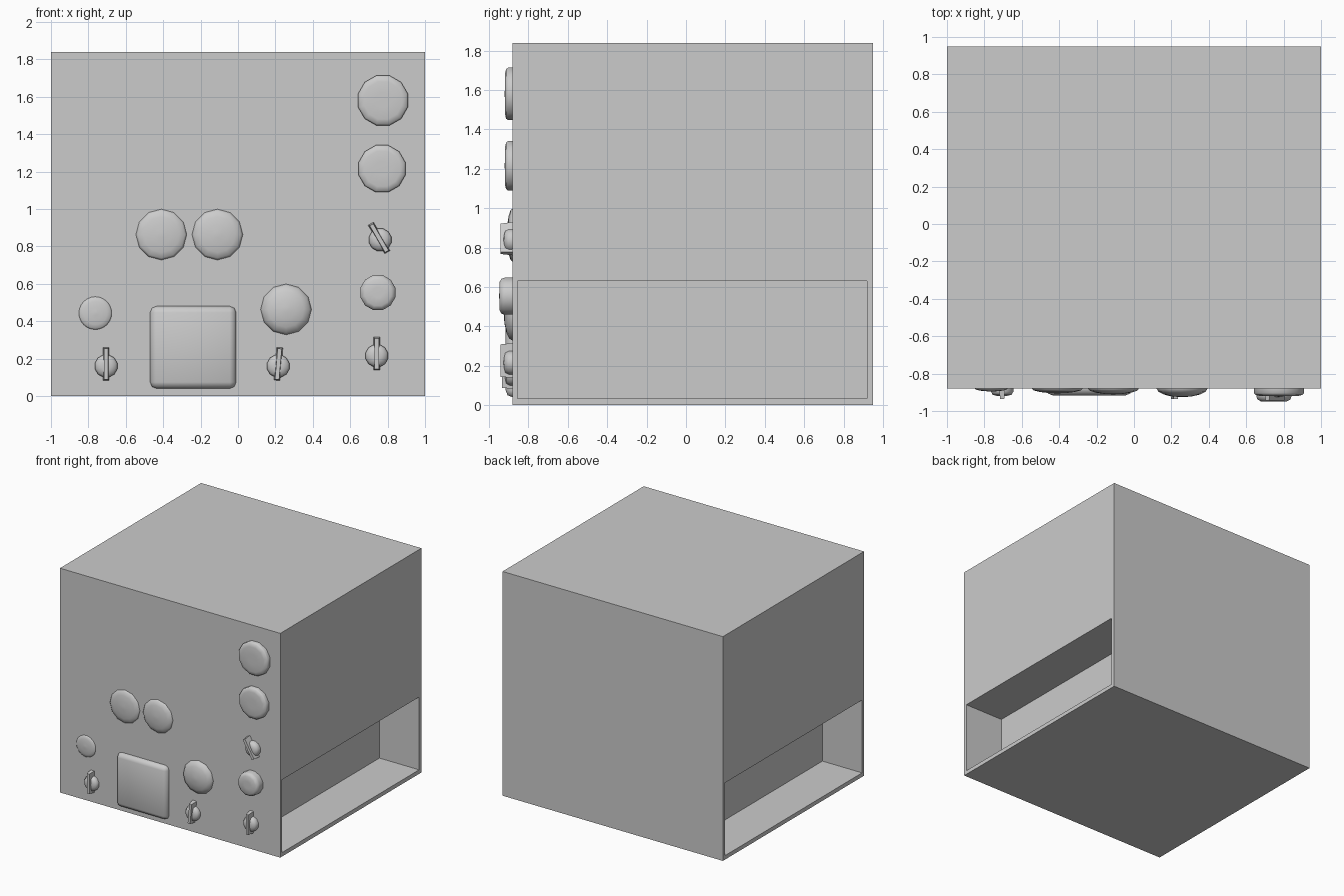
import bpy, bmesh
from math import radians, sin, cos, pi
from mathutils import Matrix, Vector

if "Cube" in bpy.data.objects:
    bpy.data.objects.remove(bpy.data.objects["Cube"])

FRONT = -0.88


def finish(bm, name, smooth=None):
    bmesh.ops.recalc_face_normals(bm, faces=bm.faces)
    me = bpy.data.meshes.new(name)
    bm.to_mesh(me)
    bm.free()
    ob = bpy.data.objects.new(name, me)
    bpy.context.collection.objects.link(ob)
    if smooth:
        bpy.ops.object.select_all(action='DESELECT')
        ob.select_set(True)
        bpy.context.view_layer.objects.active = ob
        bpy.ops.object.shade_smooth_by_angle(angle=radians(smooth))
    return ob


# Round front part: profile is (radius, height out of the panel) from rim to centre
def button(name, x, z, profile, sides=12, phase=0.0):
    bm = bmesh.new()
    rings = []
    for r, h in profile:
        rings.append([bm.verts.new((x + r * sin(a), FRONT - h, z + r * cos(a)))
                      for a in (phase + 2 * pi * i / sides for i in range(sides))])
    for a, b in zip(rings, rings[1:]):
        for i in range(sides):
            j = (i + 1) % sides
            bm.faces.new((a[i], a[j], b[j], b[i]))
    tip = bm.verts.new((x, FRONT - profile[-1][1] - 0.001, z))
    for i in range(sides):
        bm.faces.new((rings[-1][i], rings[-1][(i + 1) % sides], tip))
    bm.faces.new(rings[0])
    return finish(bm, name, 50)


def dome(r, h, steps=4):
    return [(r, -0.005)] + [(r * cos(t), h * sin(t))
                            for t in (i * pi / 2 / steps for i in range(steps))] + [(r * 0.12, h)]


def puck(r, h):
    return [(r, -0.005), (r, h * 0.6), (r * 0.94, h * 0.85), (r * 0.75, h), (r * 0.3, h)]


# Small dial with a tapered pointer bar across it
def dial(name, x, z, h, tilt=0.0):
    button(name + "_base", x, z, dial_base(h), 12, pi / 12)
    bm = bmesh.new()
    bmesh.ops.create_cube(bm, size=1)
    for v in bm.verts:
        outer, top = v.co.y < 0, v.co.z > 0
        w = 0.011 if outer else 0.017
        v.co = Vector(((w if v.co.x > 0 else -w),
                       -h if outer else 0.005,
                       (0.1 if top else -0.077) * (0.93 if outer else 1)))
    bm.transform(Matrix.Translation((x, FRONT, z)) @ Matrix.Rotation(tilt, 4, 'Y'))
    finish(bm, name + "_pointer")


def dial_base(h):
    return [(0.062, -0.005), (0.062, h * 0.3), (0.052, h * 0.6), (0.025, h * 0.72)]


# Cabinet with a recess in each side
bm = bmesh.new()
bmesh.ops.create_cube(bm, size=1)
for v in bm.verts:
    v.co = Vector((v.co.x * 2, 0.035 + v.co.y * 1.83, 0.92 + v.co.z * 1.84))
for side in (1, -1):
    bm.normal_update()
    face = next(f for f in bm.faces if f.normal.x * side > 0.9)
    bmesh.ops.inset_region(bm, faces=[face], thickness=0.03)
    for v in face.verts:
        v.co.y = 0.92 if v.co.y > 0 else -0.855
        v.co.z = 0.63 if v.co.z > 0.9 else 0.033
    inner = bmesh.ops.extrude_discrete_faces(bm, faces=[face])["faces"][0]
    bmesh.ops.translate(bm, verts=inner.verts, vec=(-0.36 * side, 0, 0))
finish(bm, "cabinet")

# Rounded square panel
bm = bmesh.new()
bmesh.ops.create_cube(bm, size=1)
for v in bm.verts:
    v.co = Vector((-0.24 + v.co.x * 0.46, FRONT - 0.036 if v.co.y < 0 else FRONT + 0.04,
                   0.26 + v.co.z * 0.44))
corners = [e for e in bm.edges if all(v.co.y < FRONT for v in e.verts)
           or abs(e.verts[0].co.y - e.verts[1].co.y) > 0.05]
bmesh.ops.bevel(bm, geom=corners, offset=0.034, segments=2, profile=0.5, affect='EDGES')
finish(bm, "square_panel", 60)

# Large buttons down the right edge
button("upper_button", 0.775, 1.58, puck(0.138, 0.04), phase=pi / 12)
button("second_button", 0.77, 1.215, puck(0.13, 0.04), phase=pi / 12)
button("deep_button", 0.748, 0.553, puck(0.097, 0.068), phase=pi / 12)

# Domed buttons
for name, x, z, h in (("dome_left", -0.41, 0.863, 0.025),
                      ("dome_right", -0.11, 0.863, 0.03),
                      ("dome_lower", 0.257, 0.463, 0.045)):
    button(name, x, z, dome(0.136, h))
button("small_lens", -0.763, 0.443, dome(0.088, 0.015), 24)

# Pointer dials
dial("dial_right_upper", 0.76, 0.835, 0.063, radians(-30))
dial("dial_right_lower", 0.742, 0.215, 0.063)
dial("dial_left", -0.705, 0.16, 0.055)
dial("dial_middle", 0.215, 0.16, 0.055, radians(5))
